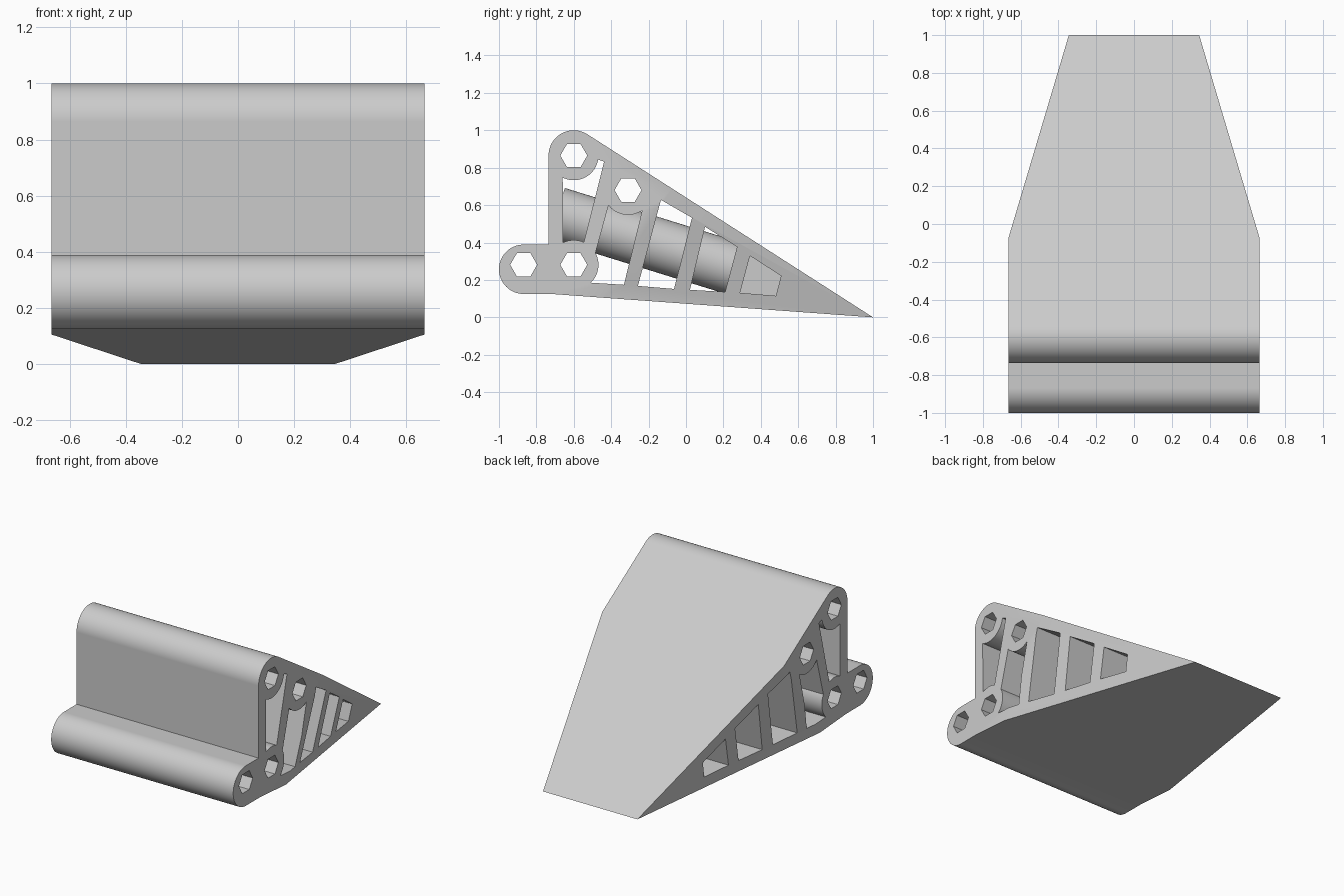
import bpy, bmesh
from math import radians, cos, sin, atan2, hypot
from mathutils import Vector, Matrix

cube = bpy.data.objects.get("Cube")
if cube:
    bpy.data.objects.remove(cube, do_unlink=True)

HALF = 0.665
BOSS_R = 0.132
SLOPE = atan2(0.641, 1)          # pitch of the long top face

grey = bpy.data.materials.new("light_grey")
grey.use_nodes = True
grey.diffuse_color = (0.6, 0.6, 0.6, 1)
grey.node_tree.nodes["Principled BSDF"].inputs["Base Color"].default_value = (0.6, 0.6, 0.6, 1)


def arc(centre, radius, start, end, steps=24):
    """Points of an arc in the side profile, angles in degrees."""
    angles = [radians(start + (end - start) * i / steps) for i in range(steps + 1)]
    return [(centre[0] + radius * cos(a), centre[1] + radius * sin(a)) for a in angles]


def prism(name, points, direction):
    """Closed prism from a planar outline swept along a vector."""
    bm = bmesh.new()
    face = bm.faces.new([bm.verts.new(p) for p in points])
    swept = bmesh.ops.extrude_face_region(bm, geom=[face])
    moved = [v for v in swept["geom"] if isinstance(v, bmesh.types.BMVert)]
    bmesh.ops.translate(bm, verts=moved, vec=direction)
    bmesh.ops.recalc_face_normals(bm, faces=bm.faces)
    mesh = bpy.data.meshes.new(name)
    bm.to_mesh(mesh)
    bm.free()
    mesh.materials.append(grey)
    obj = bpy.data.objects.new(name, mesh)
    bpy.context.collection.objects.link(obj)
    return obj


def side_prism(name, outline, half):
    return prism(name, [(-half, y, z) for y, z in outline], (2 * half, 0, 0))


def boolean(target, cutter, operation):
    mod = target.modifiers.new(cutter.name, 'BOOLEAN')
    mod.operation = operation
    mod.solver = 'EXACT'
    mod.object = cutter
    bpy.context.view_layer.objects.active = target
    bpy.ops.object.modifier_apply(modifier=mod.name)
    bpy.data.objects.remove(cutter, do_unlink=True)


def smooth(obj):
    bpy.ops.object.select_all(action='DESELECT')
    obj.select_set(True)
    bpy.context.view_layer.objects.active = obj
    bpy.ops.object.shade_smooth_by_angle(angle=radians(30))
    mod = obj.modifiers.new("flat_normals", 'WEIGHTED_NORMAL')
    mod.keep_sharp = True


# Wedge body: rounded top ridge, rounded front foot, sharp rear edge
top_boss, mid_boss, low_boss = (-0.6, 0.865), (-0.31, 0.68), (-0.6, 0.281)
foot = (-0.868, 0.257)
profile = [(1, 0)]
profile += arc(top_boss, 0.135, 90 - SLOPE * 57.2958, 180)
profile += [(-0.735, 0.389)]
profile += arc(foot, BOSS_R, 90, 270, 40)
profile += [(-0.72, 0.125)]
body = side_prism("wedge_body", profile, HALF)

# Tapered plan, square to the sloping top face
along = Vector((0, cos(SLOPE), -sin(SLOPE)))
up = Vector((0, sin(SLOPE), cos(SLOPE)))


def plan_corner(s, side):
    half = HALF - 0.2506 * (s + 0.435)
    return along * s + Vector((side * half, 0, 0)) - up * 2


plan = prism("taper", [plan_corner(s, k) for s, k in ((-2, -1), (2, -1), (2, 1), (-2, 1))], up * 4)
boolean(body, plan, 'INTERSECT')

# Side windows between the slanted ribs
last_window = [(0.342, 0.329), (0.508, 0.222), (0.481, 0.115), (0.289, 0.131)]
windows = [
    arc(top_boss, BOSS_R, -116.6, -9.5) + [(-0.438, 0.832)] + arc(low_boss, BOSS_R, 66, 115.6),
    arc(mid_boss, BOSS_R, 218, 305) + [(-0.332, 0.174)] + arc(low_boss, BOSS_R, -46.6, 28.6),
    [(-0.134, 0.628), (0.032, 0.532), (-0.064, 0.152), (-0.257, 0.168)],
    [(0.102, 0.484), (0.273, 0.377), (0.209, 0.136), (0.021, 0.147)],
    last_window,
]
for outline in windows:
    boolean(body, side_prism("window", outline, 1), 'DIFFERENCE')

# Hexagonal bores
for centre in (top_boss, mid_boss, low_boss, (-0.868, 0.281)):
    boolean(body, side_prism("bore", arc(centre, 0.072, 0, 300, 5), 1), 'DIFFERENCE')
smooth(body)

# Web closing the middle of the rearmost window
cy = sum(p[0] for p in last_window) / 4
cz = sum(p[1] for p in last_window) / 4
side_prism("rear_web", [(cy + (y - cy) * 1.1, cz + (z - cz) * 1.1) for y, z in last_window], 0.14)

# Round core running through the ribs
start, end = Vector((0, -0.69, 0.555)), Vector((0, 0.29, 0.251))
axis = end - start
bpy.ops.mesh.primitive_cylinder_add(vertices=64, radius=0.143, depth=axis.length,
                                    location=(start + end) / 2,
                                    rotation=axis.to_track_quat('Z', 'Y').to_euler())
core = bpy.context.object
core.name = "round_core"
core.data.materials.append(grey)
smooth(core)
